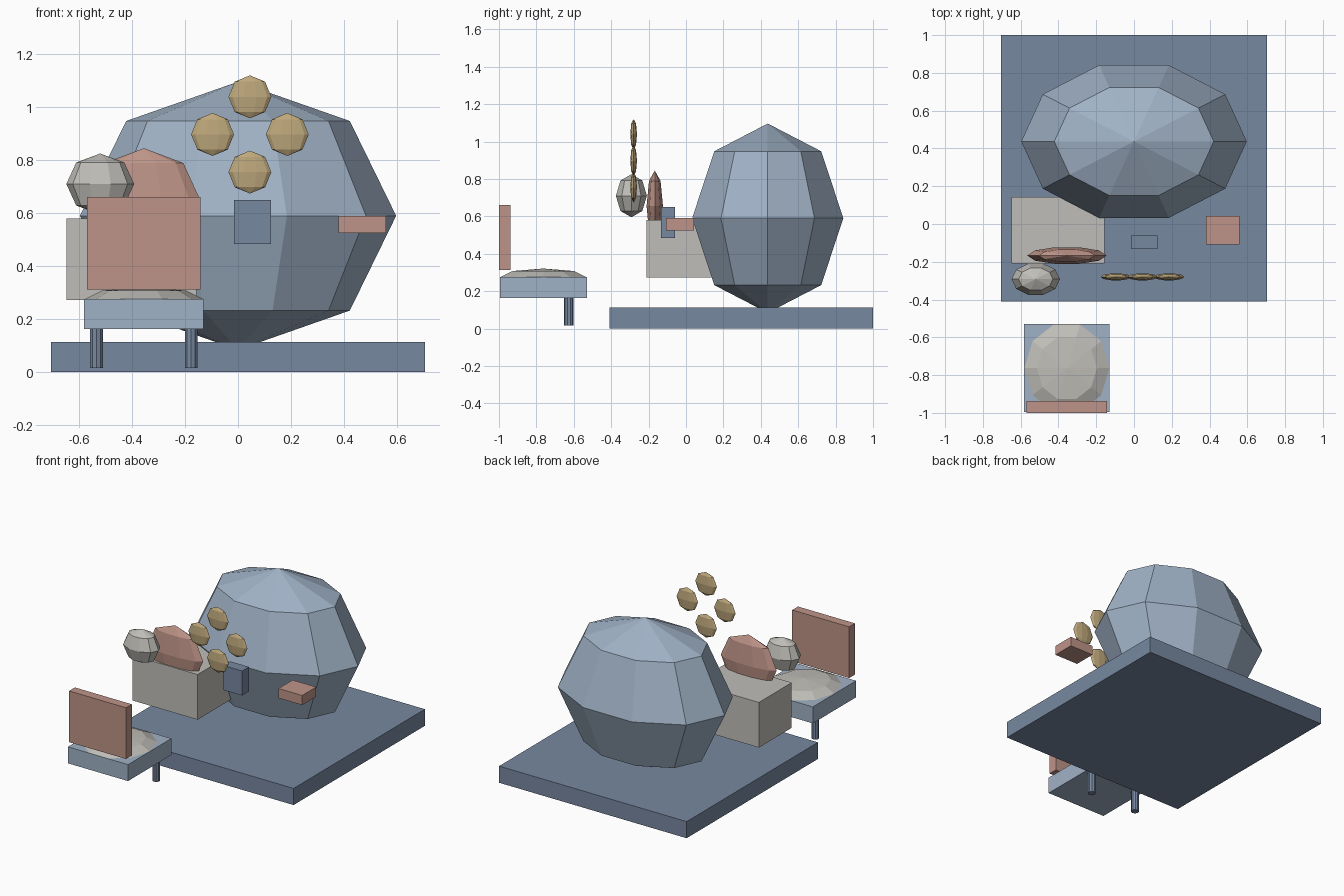
import bpy, bmesh, math

if "Cube" in bpy.data.objects:
    bpy.data.objects.remove(bpy.data.objects["Cube"])


def material(name, rgb):
    """Flat colour given as sRGB 0-255, stored as linear."""
    m = bpy.data.materials.new(name)
    m.diffuse_color = [((c / 255 + 0.055) / 1.055) ** 2.4 for c in rgb] + [1]
    m.use_nodes = True
    m.node_tree.nodes["Principled BSDF"].inputs["Base Color"].default_value = m.diffuse_color
    return m


SLATE = material("slate blue", (119, 136, 160))
PALE = material("pale blue", (160, 178, 198))
ROSE = material("dusty rose", (190, 148, 136))
STONE = material("stone white", (192, 190, 184))
GOLD = material("muted gold", (190, 168, 124))


def finish(name, bm, mat):
    bmesh.ops.recalc_face_normals(bm, faces=bm.faces)
    mesh = bpy.data.meshes.new(name)
    bm.to_mesh(mesh)
    bm.free()
    mesh.materials.append(mat)
    obj = bpy.data.objects.new(name, mesh)
    bpy.context.collection.objects.link(obj)
    return obj


def box(name, mat, x, y, z):
    """Box from (min, max) pairs."""
    bm = bmesh.new()
    bmesh.ops.create_cube(bm, size=1)
    for v in bm.verts:
        for i, (lo, hi) in enumerate((x, y, z)):
            v.co[i] = lo if v.co[i] < 0 else hi
    return finish(name, bm, mat)


def spheroid(name, mat, centre, radii, sides=10, bands=4):
    """Low-poly ellipsoid with a vertex column on the x axis."""
    def point(theta, phi):
        unit = (math.sin(phi) * math.cos(theta), math.sin(phi) * math.sin(theta), math.cos(phi))
        return [c + r * u for c, r, u in zip(centre, radii, unit)]

    bm = bmesh.new()
    rings = [[bm.verts.new(point(math.tau * i / sides, math.pi * b / bands)) for i in range(sides)]
             for b in range(1, bands)]
    top, bottom = bm.verts.new(point(0, 0)), bm.verts.new(point(0, math.pi))
    for i in range(sides):
        j = (i + 1) % sides
        bm.faces.new((top, rings[0][i], rings[0][j]))
        bm.faces.new((bottom, rings[-1][j], rings[-1][i]))
        for upper, lower in zip(rings, rings[1:]):
            bm.faces.new((upper[i], lower[i], lower[j], upper[j]))
    return finish(name, bm, mat)


def leg(name, mat, x, y, z, radius):
    bm = bmesh.new()
    bmesh.ops.create_cone(bm, cap_ends=True, segments=10, radius1=radius, radius2=radius,
                          depth=z[1] - z[0])
    bmesh.ops.translate(bm, verts=bm.verts, vec=(x, y, sum(z) / 2))
    return finish(name, bm, mat)


# Base slab and large faceted body
box("base_slab", SLATE, (-0.705, 0.705), (-0.41, 1.0), (0, 0.113))
spheroid("main_body", PALE, (0, 0.437, 0.59), (0.597, 0.425, 0.506))

# Side block with cushion and small round form
box("side_block", STONE, (-0.648, -0.157), (-0.21, 0.143), (0.273, 0.58))
spheroid("back_pillow", ROSE, (-0.355, -0.167, 0.655), (0.21, 0.046, 0.19))
spheroid("round_cushion", STONE, (-0.52, -0.292, 0.71), (0.128, 0.087, 0.115))

# Floating small blocks
box("blue_block", SLATE, (-0.016, 0.124), (-0.133, -0.06), (0.483, 0.65))
box("rose_block", ROSE, (0.38, 0.558), (-0.108, 0.043), (0.525, 0.59))

# Four flat gold beads in a diamond
for n, (dx, dz) in enumerate(((0, 1), (0, -1), (1, 0), (-1, 0))):
    spheroid(f"gold_bead_{n + 1}", GOLD, (0.045 + 0.141 * dx, -0.28, 0.897 + 0.142 * dz),
             (0.081, 0.019, 0.081))

# Chair
box("seat", PALE, (-0.582, -0.13), (-0.995, -0.53), (0.163, 0.275))
spheroid("seat_cushion", STONE, (-0.355, -0.763, 0.275), (0.225, 0.243, 0.046))
box("chair_back", ROSE, (-0.57, -0.142), (-1.0, -0.938), (0.312, 0.66))
for side, x in (("left", -0.534), ("right", -0.177)):
    leg(f"front_leg_{side}", SLATE, x, -0.626, (0.015, 0.165), 0.025)
